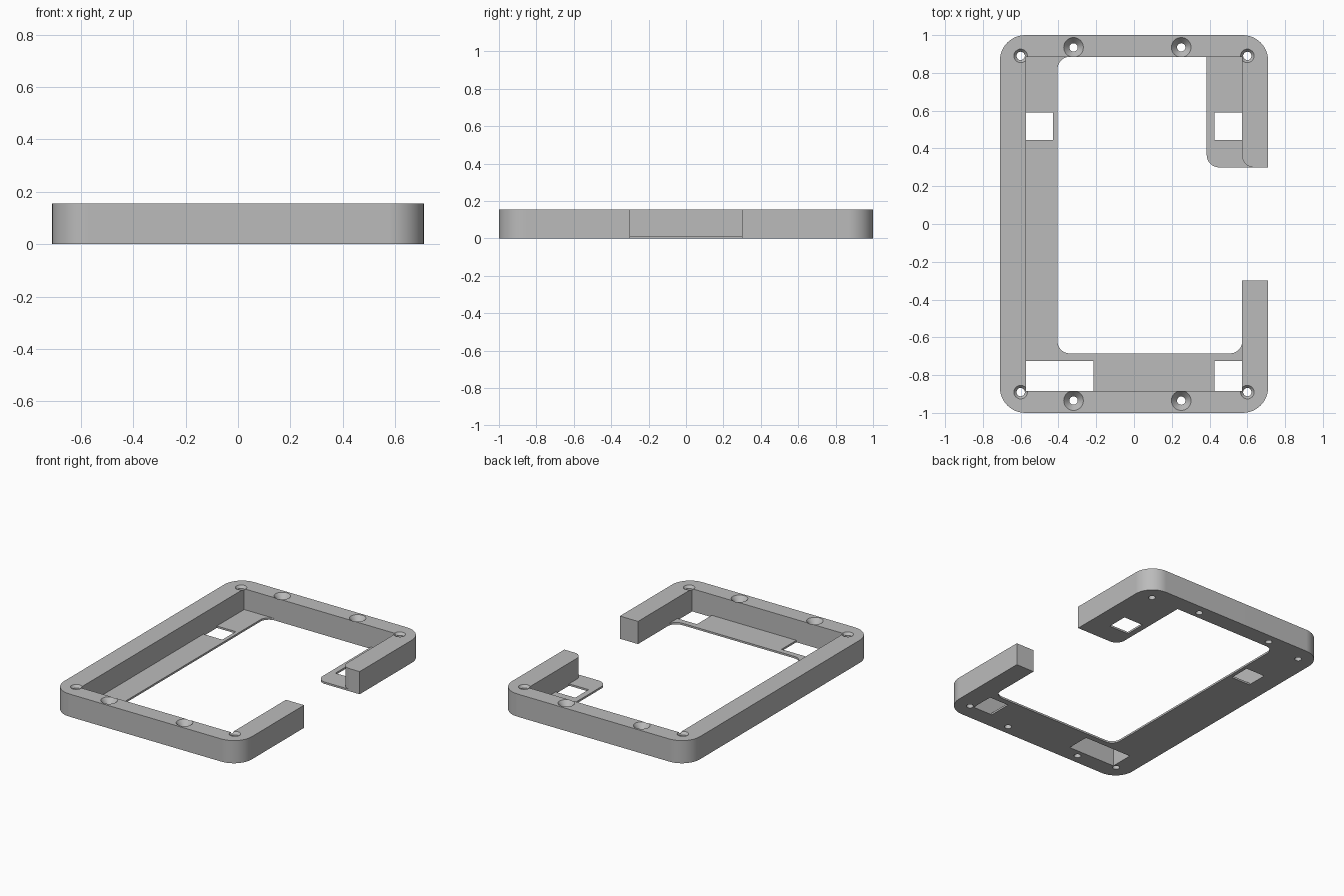
import bpy, bmesh, math
from mathutils import Vector, Matrix

cube = bpy.data.objects.get("Cube")
if cube:
    bpy.data.objects.remove(cube, do_unlink=True)

grey = bpy.data.materials.new("plain grey")
grey.use_nodes = True
grey.diffuse_color = (0.5, 0.5, 0.5, 1)
grey.node_tree.nodes["Principled BSDF"].inputs["Base Color"].default_value = (0.5, 0.5, 0.5, 1)

HEIGHT, FLOOR = 0.155, 0.013


def finish(bm, name):
    bmesh.ops.recalc_face_normals(bm, faces=bm.faces)
    mesh = bpy.data.meshes.new(name)
    bm.to_mesh(mesh)
    bm.free()
    obj = bpy.data.objects.new(name, mesh)
    bpy.context.collection.objects.link(obj)
    mesh.materials.append(grey)
    return obj


def rounded(corners, steps=12):
    """Replace each (x, y, radius) right-angle corner by an arc."""
    pts = []
    for i, (x, y, r) in enumerate(corners):
        p = Vector((x, y))
        if not r:
            pts.append(p)
            continue
        a = (Vector(corners[i - 1][:2]) - p).normalized() * r
        b = (Vector(corners[(i + 1) % len(corners)][:2]) - p).normalized() * r
        for k in range(steps + 1):
            t = k / steps * math.pi / 2
            pts.append(p + a * (1 - math.sin(t)) + b * (1 - math.cos(t)))
    return pts


def slab(name, corners, z0, z1):
    bm = bmesh.new()
    face = bm.faces.new([bm.verts.new((p.x, p.y, z0)) for p in rounded(corners)])
    top = bmesh.ops.extrude_face_region(bm, geom=[face])["geom"]
    bmesh.ops.translate(bm, vec=(0, 0, z1 - z0),
                        verts=[v for v in top if isinstance(v, bmesh.types.BMVert)])
    return finish(bm, name)


def drills(holes, sides=32):
    """Countersunk drill bits, each (x, y, bore radius, head radius)."""
    bm = bmesh.new()
    for x, y, bore, head in holes:
        rise = 0.02
        profile = [(bore, -0.1), (bore, HEIGHT - (head - bore) * 1.2),
                   (head, HEIGHT), (head + rise / 1.2, HEIGHT + rise)]
        rings = [[bm.verts.new((x + r * math.cos(k * math.tau / sides),
                                y + r * math.sin(k * math.tau / sides), z))
                  for k in range(sides)] for r, z in profile]
        for lo, hi in zip(rings, rings[1:]):
            for k in range(sides):
                n = (k + 1) % sides
                bm.faces.new((lo[k], lo[n], hi[n], hi[k]))
        bm.faces.new(rings[0])
        bm.faces.new(rings[-1])
    return finish(bm, "drill_cutter")


def windows(boxes):
    bm = bmesh.new()
    for x0, x1, y0, y1 in boxes:
        place = Matrix.Translation(((x0 + x1) / 2, (y0 + y1) / 2, 0))
        bmesh.ops.create_cube(bm, size=1, matrix=place @ Matrix.Diagonal((x1 - x0, y1 - y0, 0.2, 1)))
    return finish(bm, "window_cutter")


def cut(obj, cutter):
    mod = obj.modifiers.new("cut", "BOOLEAN")
    mod.operation, mod.solver, mod.object = "DIFFERENCE", "EXACT", cutter
    bpy.context.view_layer.objects.active = obj
    bpy.ops.object.modifier_apply(modifier=mod.name)


# Outer outline shared by wall and floor, open on the +x side
X, Y, R, GAP = 0.71, 1.0, 0.135, 0.30
IX, IY = 0.573, 0.885
outer = [(X, GAP, 0), (X, Y, R), (-X, Y, R), (-X, -Y, R), (X, -Y, R), (X, -GAP, 0), (IX, -GAP, 0)]

wall = slab("wall", outer + [(IX, -IY, 0), (-IX, -IY, 0), (-IX, IY, 0), (IX, IY, 0), (IX, GAP, 0.06)],
            FLOOR, HEIGHT)
floor = slab("floor_ledge", outer + [(IX, -0.685, 0.065), (-0.405, -0.685, 0.065), (-0.405, IY, 0.065),
                                     (0.385, IY, 0), (0.385, GAP, 0.065)], 0, FLOOR)

# Screw holes: four in the corners, four larger ones along the short walls
holes = [(sx * 0.6, sy * 0.89, 0.022, 0.036) for sx in (-1, 1) for sy in (-1, 1)]
holes += [(x, sy * 0.935, 0.022, 0.052) for x in (-0.32, 0.25) for sy in (-1, 1)]
bits = drills(holes)

# Rectangular openings in the floor ledge
openings = windows([(-IX, -0.43, 0.445, 0.59), (0.425, IX, 0.445, 0.59),
                    (-IX, -0.215, -IY, -0.725), (0.425, IX, -IY, -0.725)])

cut(wall, bits)
cut(floor, openings)
cut(floor, bits)
for helper in (bits, openings):
    bpy.data.objects.remove(helper, do_unlink=True)

# Smooth the rounded corners and bores, keep edges crisp
for obj in (wall, floor):
    bpy.ops.object.select_all(action="DESELECT")
    obj.select_set(True)
    bpy.context.view_layer.objects.active = obj
    bpy.ops.object.shade_smooth_by_angle(angle=math.radians(30))
    weighted = obj.modifiers.new("flat_sides", "WEIGHTED_NORMAL")
    weighted.keep_sharp = True
